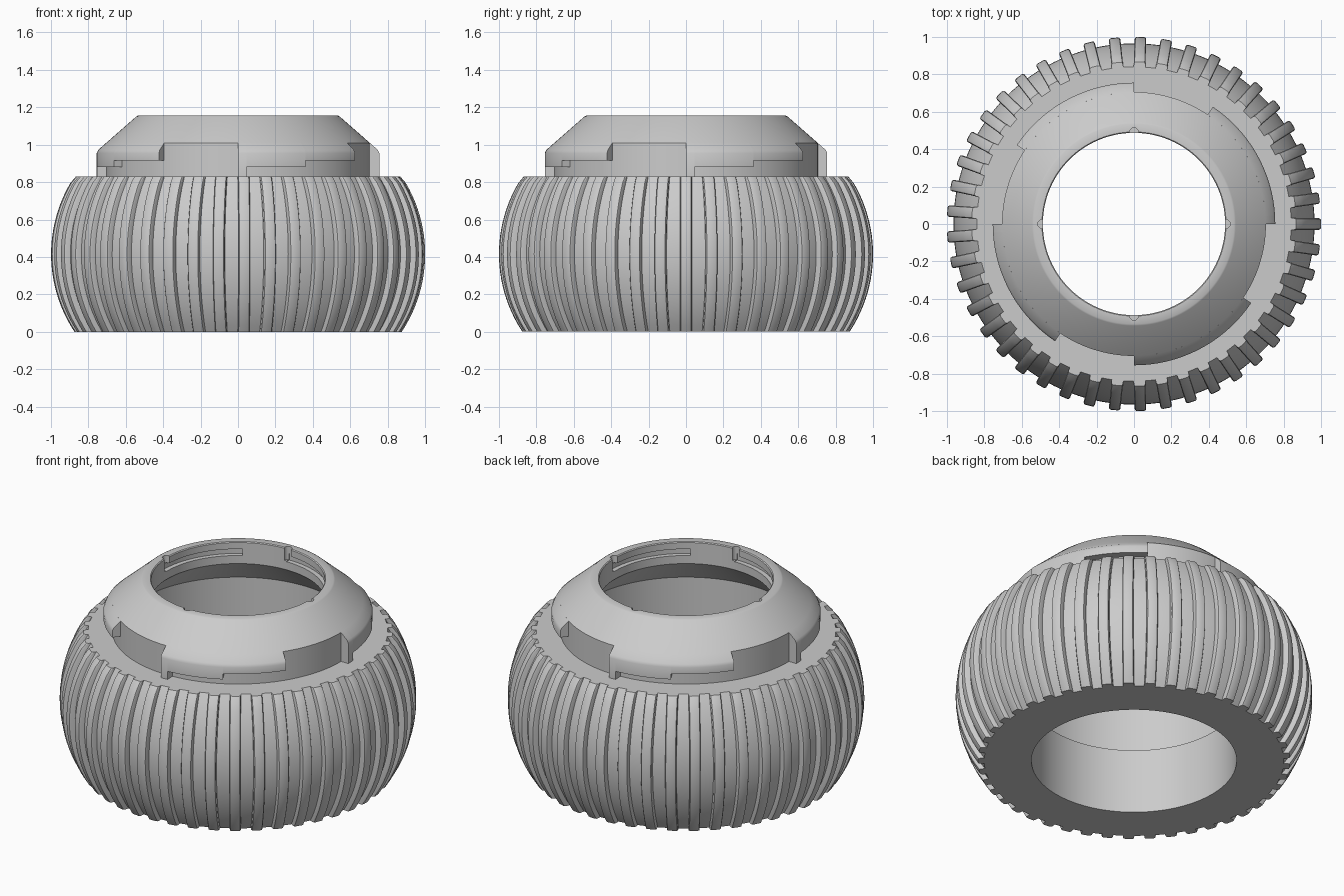
import bpy, bmesh, math
from math import radians, cos, sin, sqrt

if "Cube" in bpy.data.objects:
    bpy.data.objects.remove(bpy.data.objects["Cube"])

GREY = (0.6, 0.6, 0.6, 1)
mat = bpy.data.materials.new("light_grey")
mat.use_nodes = True
mat.diffuse_color = GREY
bsdf = mat.node_tree.nodes["Principled BSDF"]
bsdf.inputs["Base Color"].default_value = GREY
bsdf.inputs["Roughness"].default_value = 0.6

HEIGHT = 0.83
RIBS = 45


def bulge(z, middle, end):
    """Radius of a barrel-shaped arc at height z."""
    half = HEIGHT / 2
    sag = middle - end
    arc = (half * half + sag * sag) / (2 * sag)
    return middle - arc + sqrt(arc * arc - (z - half) ** 2)


def heights(n):
    return [HEIGHT * i / n for i in range(n + 1)]


def make_object(name, bm):
    bmesh.ops.recalc_face_normals(bm, faces=bm.faces[:])
    mesh = bpy.data.meshes.new(name)
    bm.to_mesh(mesh)
    bm.free()
    mesh.materials.append(mat)
    obj = bpy.data.objects.new(name, mesh)
    bpy.context.collection.objects.link(obj)
    return obj


def skin(bm, rings, closed):
    """Join successive closed loops of points into a solid."""
    loops = [[bm.verts.new(p) for p in ring] for ring in rings]
    n = len(loops[0])
    last = len(loops) if closed else len(loops) - 1
    for i in range(last):
        a, b = loops[i], loops[(i + 1) % len(loops)]
        for j in range(n):
            k = (j + 1) % n
            bm.faces.new((a[j], a[k], b[k], b[j]))
    if not closed:
        bm.faces.new(loops[0])
        bm.faces.new(loops[-1])


def sweep(bm, profile, start=0, end=360):
    """Turn an (r, z) profile around the z axis, fully or through a sector."""
    full = end - start >= 360
    steps = 180 if full else max(2, round((end - start) / 2))
    rings = []
    for i in range(steps if full else steps + 1):
        a = radians(start + (end - start) * i / steps)
        rings.append([(r * cos(a), r * sin(a), z) for r, z in profile])
    skin(bm, rings, full)


# Barrel body with stepped bore
bm = bmesh.new()
outer = [(bulge(z, 0.965, 0.84), z) for z in heights(24)]
sweep(bm, outer + [(0.65, HEIGHT), (0.65, 0.4), (0.575, 0.4), (0.575, 0)])
body = make_object("barrel_body", bm)

# Grip ribs with softened edges
bm = bmesh.new()
for i in range(RIBS):
    a = 2 * math.pi * i / RIBS
    rings = []
    for z in heights(24):
        r = bulge(z, 1.0, 0.875)
        if z == HEIGHT:
            r -= 0.008
        inner = r - 0.07
        section = [(inner, -0.031), (r - 0.012, -0.031), (r - 0.003, -0.027),
                   (r, -0.018), (r, 0.018), (r - 0.003, 0.027),
                   (r - 0.012, 0.031), (inner, 0.031)]
        rings.append([(x * cos(a) - y * sin(a), x * sin(a) + y * cos(a), z)
                      for x, y in section])
    skin(bm, rings, False)
ribs = make_object("grip_ribs", bm)

# Conical collar with an inner lip
bm = bmesh.new()
sweep(bm, [(0.705, HEIGHT), (0.705, 1.009), (0.544, 1.15), (0.535, 1.155),
           (0.492, 1.155), (0.487, 1.15), (0.487, 1.02), (0.65, 0.86), (0.65, HEIGHT)])
collar = make_object("conical_collar", bm)

# Locking slots and entry notches cut into the lip
bm = bmesh.new()
for q in range(4):
    sweep(bm, [(0.46, 1.07), (0.515, 1.07), (0.515, 1.11), (0.46, 1.11)],
          q * 90 - 58, q * 90 + 1)
slot_cutter = make_object("slot_cutter", bm)

bm = bmesh.new()
for q in range(4):
    a = radians(q * 90)
    rings = []
    for z in (1.075, 1.2):
        rings.append([(0.49 * cos(a) + 0.024 * cos(radians(t)),
                       0.49 * sin(a) + 0.024 * sin(radians(t)), z)
                      for t in range(0, 360, 20)])
    skin(bm, rings, False)
notch_cutter = make_object("notch_cutter", bm)

for cutter in (slot_cutter, notch_cutter):
    cutter.hide_render = True
    mod = collar.modifiers.new(cutter.name, "BOOLEAN")
    mod.operation = "DIFFERENCE"
    mod.solver = "EXACT"
    mod.object = cutter
    bpy.context.view_layer.objects.active = collar
    bpy.ops.object.modifier_apply(modifier=mod.name)
    bpy.data.objects.remove(cutter)

# Four bayonet lugs: a post, a long rim and a raised rim
bm = bmesh.new()
for q in range(4):
    for start, end, low in ((0, 3.5, HEIGHT), (3.5, 28.5, 0.88), (28.5, 56, 0.915)):
        sweep(bm, [(0.69, low), (0.755, low), (0.755, 0.955),
                   (0.747, 0.972), (0.704, 1.01), (0.69, 1.0)],
              q * 90 + start, q * 90 + end)
lugs = make_object("bayonet_lugs", bm)

# Smooth curves, sharp edges
bpy.ops.object.select_all(action="DESELECT")
for obj in (body, ribs, collar, lugs):
    obj.select_set(True)
bpy.context.view_layer.objects.active = body
bpy.ops.object.shade_smooth_by_angle(angle=radians(30))
